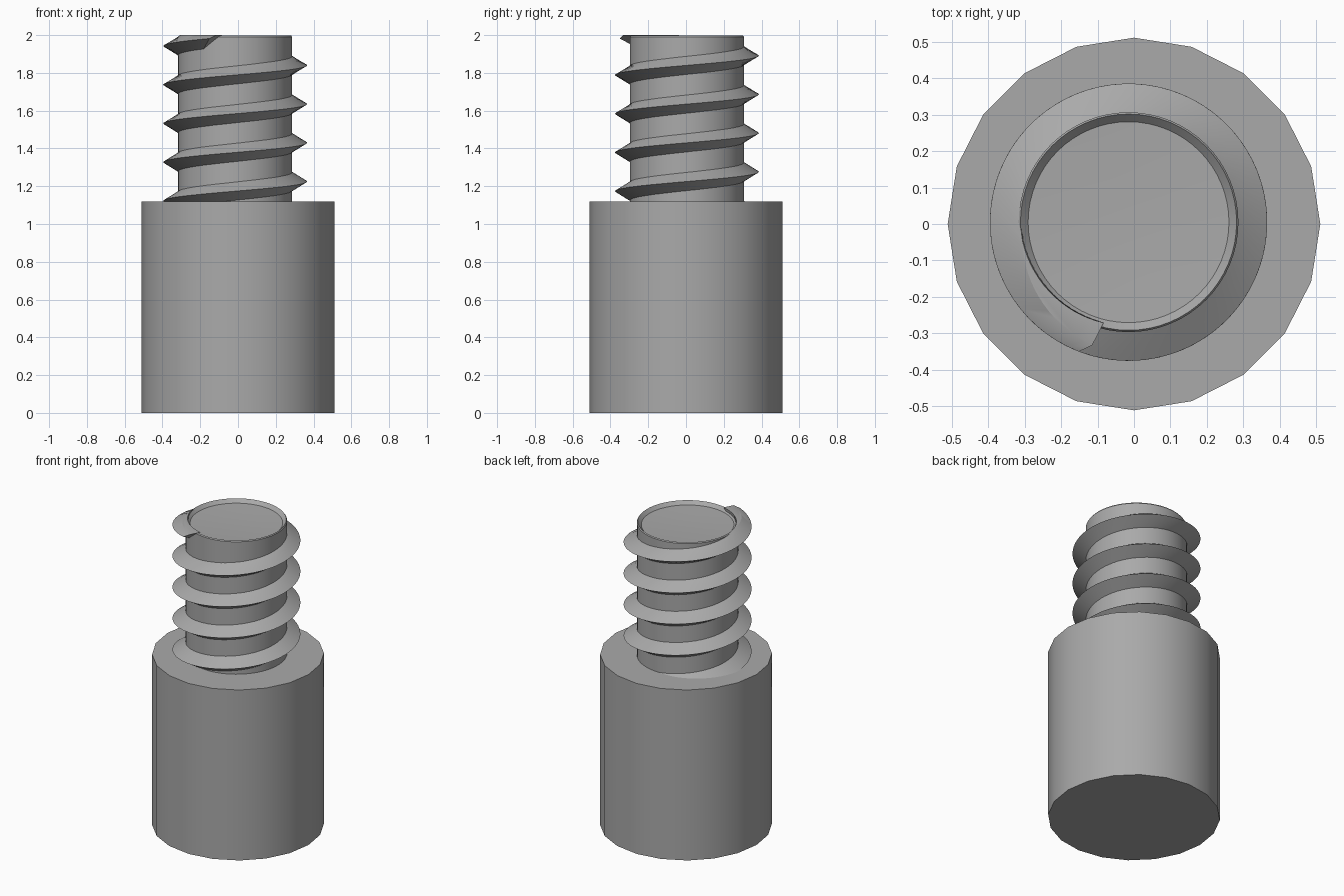
import bpy, bmesh
from math import pi, cos, sin, radians
from mathutils import Vector

cube = bpy.data.objects.get("Cube")
if cube:
    bpy.data.objects.remove(cube, do_unlink=True)

grey = bpy.data.materials.new("plain grey")
grey.use_nodes = True
GREY = (0.4, 0.4, 0.4, 1)
grey.diffuse_color = GREY
grey.node_tree.nodes["Principled BSDF"].inputs["Base Color"].default_value = GREY

CENTRE = Vector((-0.015, 0.005, 0))
PITCH = 0.205
TOP = 2.0


def finish(name, bm, angle):
    bmesh.ops.recalc_face_normals(bm, faces=bm.faces)
    mesh = bpy.data.meshes.new(name)
    bm.to_mesh(mesh)
    bm.free()
    obj = bpy.data.objects.new(name, mesh)
    bpy.context.collection.objects.link(obj)
    mesh.materials.append(grey)
    bpy.ops.object.select_all(action="DESELECT")
    obj.select_set(True)
    bpy.context.view_layer.objects.active = obj
    bpy.ops.object.shade_smooth_by_angle(angle=radians(angle))
    return obj


def lathe(name, profile, sides, centre, angle):
    """Revolve (radius, height) points and close both ends."""
    bm = bmesh.new()
    rings = [[bm.verts.new(centre + Vector((r * cos(2 * pi * i / sides), r * sin(2 * pi * i / sides), z)))
              for i in range(sides)] for r, z in profile]
    for a, b in zip(rings, rings[1:]):
        for i in range(sides):
            j = (i + 1) % sides
            bm.faces.new((a[i], a[j], b[j], b[i]))
    bm.faces.new(rings[0])
    bm.faces.new(rings[-1])
    return finish(name, bm, angle)


# Broad twenty-sided base
lathe("base", [(0.512, 0), (0.512, 1.12)], 20, Vector(), 30)

# Round shaft with a shallow dished top
lathe("shaft", [(0.302, 1.05), (0.302, 1.99), (0.297, 1.997), (0.276, 1.975), (0.12, 1.968)], 64, CENTRE, 35)

# Helical V thread: lower root, crest, upper root, each with its own end angle
bm = bmesh.new()
START = -3.8 * 2 * pi
STEPS = 320
section = [(0.296, -0.052, 235), (0.381, 0, 249), (0.296, 0.052, 268)]
rows = []
for s in range(STEPS + 1):
    row = []
    for r, dz, end in section:
        a = START + (radians(end) - START) * s / STEPS
        z = 1.84 + PITCH * a / (2 * pi) + dz
        row.append(bm.verts.new(CENTRE + Vector((r * cos(a), r * sin(a), z))))
    rows.append(row)
for a, b in zip(rows, rows[1:]):
    for k in range(3):
        n = (k + 1) % 3
        bm.faces.new((a[k], b[k], b[n], a[n]))
bm.faces.new(rows[0])
bm.faces.new(rows[-1])

# Trim the thread level with the top of the shaft
cut = bmesh.ops.bisect_plane(bm, geom=bm.verts[:] + bm.edges[:] + bm.faces[:],
                             plane_co=(0, 0, TOP), plane_no=(0, 0, 1), clear_outer=True)
bmesh.ops.holes_fill(bm, edges=[e for e in cut["geom_cut"] if isinstance(e, bmesh.types.BMEdge)], sides=0)
finish("thread", bm, 30)
